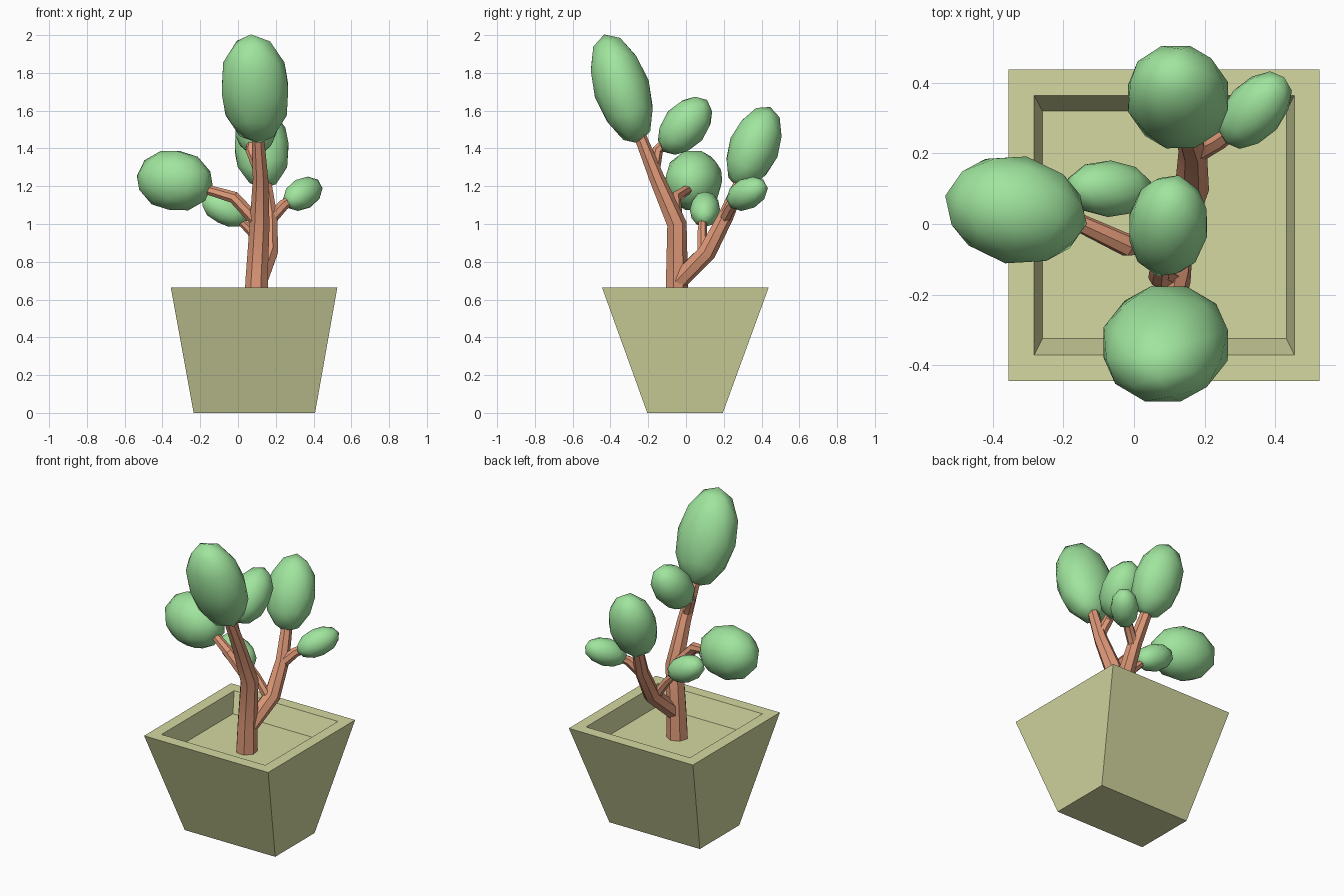
import bpy, bmesh, math
from mathutils import Vector

if "Cube" in bpy.data.objects:
    bpy.data.objects.remove(bpy.data.objects["Cube"])


def material(name, rgb):
    m = bpy.data.materials.new(name)
    m.diffuse_color = (*rgb, 1)
    m.use_nodes = True
    m.node_tree.nodes["Principled BSDF"].inputs["Base Color"].default_value = m.diffuse_color
    return m


OLIVE = material("olive_clay", (0.66, 0.69, 0.35))
BARK = material("bark", (0.74, 0.32, 0.19))
LEAF = material("leaf", (0.35, 0.78, 0.34))


def finish(name, bm, mat, smooth_angle=None):
    bmesh.ops.recalc_face_normals(bm, faces=bm.faces)
    me = bpy.data.meshes.new(name)
    bm.to_mesh(me)
    bm.free()
    me.materials.append(mat)
    ob = bpy.data.objects.new(name, me)
    bpy.context.collection.objects.link(ob)
    if smooth_angle:
        bpy.ops.object.select_all(action='DESELECT')
        ob.select_set(True)
        bpy.context.view_layer.objects.active = ob
        bpy.ops.object.shade_smooth_by_angle(angle=math.radians(smooth_angle))
    return ob


def loft(bm, rings):
    """Join rings of points with quads and cap both ends."""
    loops = [[bm.verts.new(p) for p in ring] for ring in rings]
    n = len(loops[0])
    for a, b in zip(loops, loops[1:]):
        for i in range(n):
            j = (i + 1) % n
            bm.faces.new((a[i], a[j], b[j], b[i]))
    bm.faces.new(loops[0])
    bm.faces.new(loops[-1])


def rect(x0, x1, y0, y1, z):
    return [(x0, y0, z), (x1, y0, z), (x1, y1, z), (x0, y1, z)]


def limb(name, points, sides=7):
    """Tapered tube through (x, y, z, radius) points."""
    pts = [Vector(p[:3]) for p in points]
    rings = []
    for i, p in enumerate(pts):
        t = (pts[min(i + 1, len(pts) - 1)] - pts[max(i - 1, 0)]).normalized()
        side = Vector((0.3, 1, 0.1)).cross(t).normalized()
        up = t.cross(side)
        r = points[i][3]
        rings.append([p + r * (math.cos(a) * side + math.sin(a) * up)
                      for a in (math.tau * k / sides for k in range(sides))])
    bm = bmesh.new()
    loft(bm, rings)
    return finish(name, bm, BARK, 40)


def foliage(name, centre, axis, half):
    """Low-poly ellipsoid: half = (x-ish, y-ish, along axis)."""
    bm = bmesh.new()
    bmesh.ops.create_icosphere(bm, subdivisions=2, radius=1.03)
    w = Vector(axis).normalized()
    ref = Vector((1, 0, 0)) if abs(w.x) < 0.8 else Vector((0, 0, 1))
    u = (ref - w * ref.dot(w)).normalized()
    v = w.cross(u)
    c = Vector(centre)
    for vert in bm.verts:
        p = vert.co.copy()
        vert.co = c + u * p.x * half[0] + v * p.y * half[1] + w * p.z * half[2]
    return finish(name, bm, LEAF, 45)


# Square tapered pot with sunken soil level
bm = bmesh.new()
loft(bm, [rect(-0.235, 0.408, -0.205, 0.195, 0),
          rect(-0.356, 0.526, -0.445, 0.438, 0.665),
          rect(-0.283, 0.455, -0.372, 0.365, 0.665),
          rect(-0.26, 0.432, -0.325, 0.32, 0.54)])
finish("pot", bm, OLIVE)

# Trunk and branches
limb("trunk", [(0.095, -0.05, 0.53, 0.066), (0.1, -0.05, 0.72, 0.06),
               (0.115, -0.05, 1.0, 0.054), (0.12, -0.155, 1.24, 0.042),
               (0.105, -0.25, 1.48, 0.033)])
limb("back_branch", [(0.11, -0.04, 0.7, 0.05), (0.165, 0.11, 0.85, 0.05),
                     (0.168, 0.21, 1.04, 0.042), (0.14, 0.3, 1.25, 0.033)])
limb("left_branch", [(0.11, -0.05, 1.0, 0.035), (-0.02, -0.06, 1.14, 0.033),
                     (-0.19, 0.02, 1.19, 0.025)])
limb("upper_twig", [(0.115, -0.17, 1.28, 0.032), (0.07, -0.15, 1.39, 0.03),
                    (0.08, -0.07, 1.47, 0.026)])
limb("right_twig", [(0.168, 0.2, 1.02, 0.033), (0.24, 0.24, 1.1, 0.03),
                    (0.32, 0.3, 1.15, 0.022)])
limb("low_twig", [(0.155, 0.09, 0.84, 0.03), (0.07, 0.085, 0.96, 0.025),
                  (-0.01, 0.09, 1.04, 0.02)])

# Foliage clumps
foliage("top_foliage", (0.09, -0.34, 1.715), (-0.04, -0.18, 0.56), (0.18, 0.145, 0.295))
foliage("back_foliage", (0.125, 0.36, 1.405), (-0.03, 0.16, 0.4), (0.145, 0.13, 0.225))
foliage("left_foliage", (-0.335, 0.04, 1.23), (-0.2, 0.04, 0.025), (0.16, 0.15, 0.2))
foliage("upper_foliage", (0.097, -0.005, 1.52), (0.02, 0.17, 0.2), (0.112, 0.115, 0.175))
foliage("right_foliage", (0.343, 0.323, 1.16), (0.17, 0.19, 0.1), (0.08, 0.08, 0.13))
foliage("low_foliage", (-0.07, 0.1, 1.078), (-0.2, 0.01, 0.1), (0.08, 0.078, 0.13))
